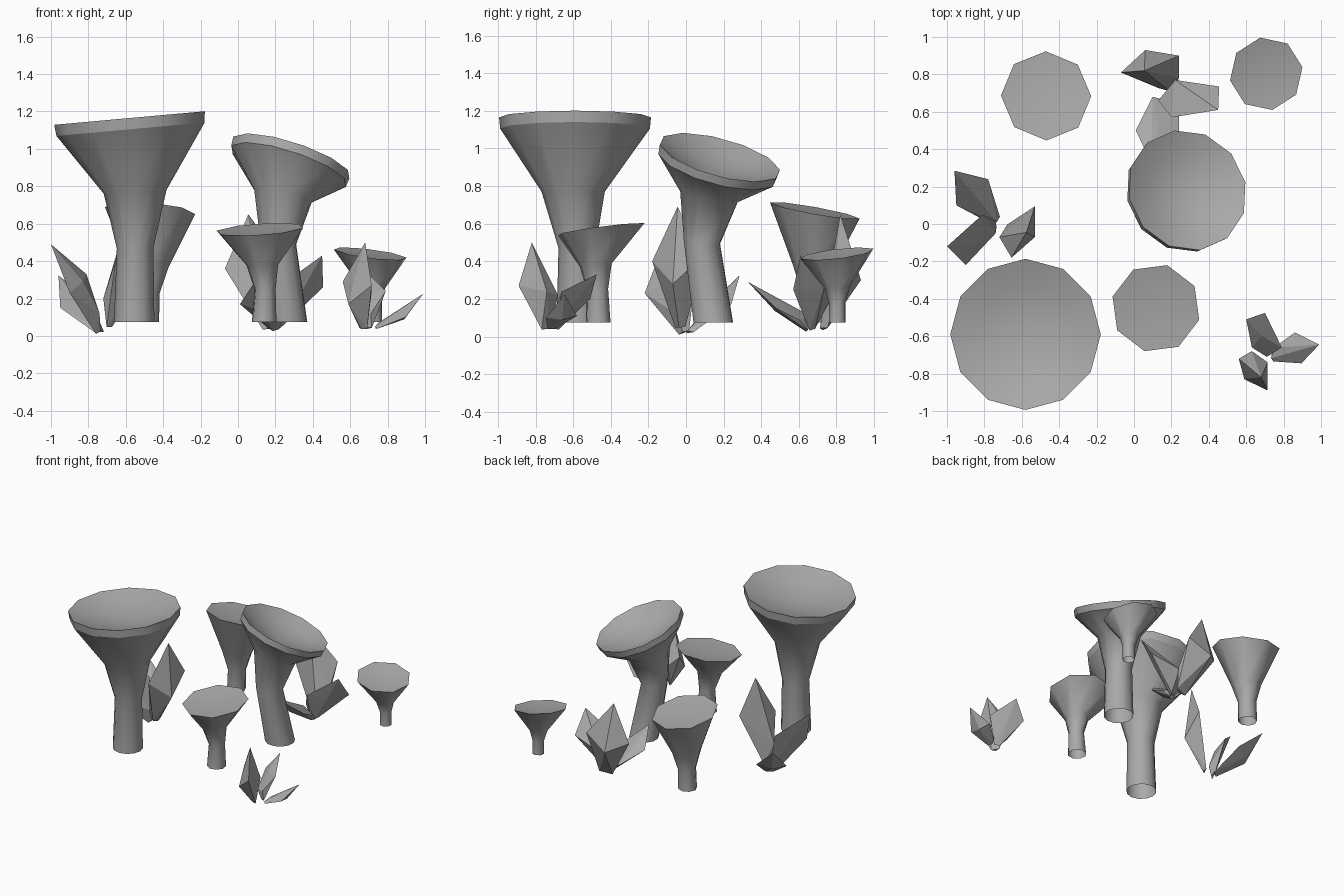
import bpy, bmesh, math
from mathutils import Vector

if "Cube" in bpy.data.objects:
    bpy.data.objects.remove(bpy.data.objects["Cube"], do_unlink=True)

grey = bpy.data.materials.new("stone_grey")
grey.use_nodes = True
grey.diffuse_color = (0.4, 0.4, 0.4, 1)
grey.node_tree.nodes["Principled BSDF"].inputs["Base Color"].default_value = (0.4, 0.4, 0.4, 1)

UP = Vector((0, 0, 1))


def finish(name, bm):
    mesh = bpy.data.meshes.new(name)
    bm.to_mesh(mesh)
    bm.free()
    mesh.materials.append(grey)
    obj = bpy.data.objects.new(name, mesh)
    bpy.context.collection.objects.link(obj)
    return obj


def funnel(name, sides, phase, stem, rim, tilt, lip=0.0, bowl=0.03):
    """Skin rings up a bent, open-ended stem to a tilted rim, then add a shallow bowl."""
    bm = bmesh.new()
    normal = Vector(tilt).normalized()
    top, radius = Vector(rim[:3]), rim[3]

    def ring(center, r, amount):
        turn = UP.rotation_difference(UP.lerp(normal, amount).normalized())
        angles = [math.radians(phase) + math.tau * i / sides for i in range(sides)]
        return [bm.verts.new(Vector(center) + turn @ Vector((r * math.cos(a), r * math.sin(a), 0)))
                for a in angles]

    rings = [ring(s[:3], s[3], i / len(stem)) for i, s in enumerate(stem)]
    hard = []
    if lip:
        rings.append(ring(top - normal * lip, radius * 0.985, 1))
        hard.append(rings[-1])
    rings.append(ring(top, radius, 1))
    hard.append(rings[-1])
    if lip:
        rings.append(ring(top - normal * bowl * 0.5, radius * 0.66, 1))
    for low, high in zip(rings, rings[1:]):
        for i in range(sides):
            j = (i + 1) % sides
            bm.faces.new((low[i], low[j], high[j], high[i]))
    center = bm.verts.new(top - normal * bowl)
    for i in range(sides):
        bm.faces.new((rings[-1][i], rings[-1][(i + 1) % sides], center))
    # Smooth skin with a crisp rim
    for face in bm.faces:
        face.smooth = True
    for loop in hard:
        for i in range(sides):
            bm.edges.get((loop[i], loop[(i + 1) % sides])).smooth = False
    return finish(name, bm)


def shard(name, root, tip, left, right, bulges=(), thick=0.03):
    """Faceted leaf-like crystal: narrow root, wide middle, pointed tip, extra bulge corners."""
    root, tip, left, right = map(Vector, (root, tip, left, right))
    across = (right - left).normalized()
    normal = across.cross(tip - root).normalized() * thick
    middle = (left + right) / 2
    points = [root + across * thick, root - across * thick, root + normal * 0.6,
              tip, left, right, middle + normal, middle - normal, *bulges]
    bm = bmesh.new()
    verts = [bm.verts.new(p) for p in points]
    hull = bmesh.ops.convex_hull(bm, input=verts)
    spare = {g for g in hull["geom_interior"] if isinstance(g, bmesh.types.BMVert)}
    bmesh.ops.delete(bm, geom=list(spare), context='VERTS')
    bmesh.ops.recalc_face_normals(bm, faces=bm.faces)
    return finish(name, bm)


# Large funnels with a banded rim
funnel("tall_funnel", 12, 0,
       [(-.555, -.58, .075, .108), (-.55, -.58, .47, .098), (-.55, -.6, .77, .168)],
       (-.58, -.59, 1.165, .404), (-.09, 0, 1), lip=.06, bowl=.1)
funnel("leaning_funnel", 12, 10,
       [(.265, .145, .075, .107), (.215, .085, .5, .098), (.24, .125, .75, .16)],
       (.285, .18, .953, .333), (.3, .25, .92), lip=.05, bowl=.11)

# Small funnels with a thin rim
funnel("front_small_funnel", 8, 30,
       [(.14, -.467, .075, .068), (.145, -.47, .25, .058), (.13, -.48, .38, .088)],
       (.117, -.45, .57, .24), (-.065, -.13, 1))
funnel("back_small_funnel", 8, 0,
       [(-.49, .68, .075, .068), (-.485, .68, .23, .066), (-.48, .675, .37, .108)],
       (-.47, .685, .67, .242), (.08, .18, 1))
funnel("corner_small_funnel", 8, 10,
       [(.725, .805, .075, .045), (.725, .805, .18, .045), (.72, .805, .26, .068)],
       (.707, .803, .44, .198), (.13, -.12, 1))

# Side crystal cluster
shard("side_crystal_low", (-.74, .02, .02), (-.96, .285, .325), (-.95, .1, .15), (-.78, .24, .17))
shard("side_crystal_outer", (-.75, -.01, .02), (-1, -.12, .49), (-.9, -.22, .23), (-.81, .05, .33),
      [(-.74, -.05, .12)])
shard("side_crystal_tall", (-.69, -.03, .05), (-.575, -.045, .69), (-.655, -.18, .4), (-.53, .095, .43),
      [(-.53, -.07, .28), (-.72, -.07, .2)])

# Back crystal cluster
shard("back_crystal_tall", (.18, .74, .04), (.055, .82, .65), (-.07, .81, .36), (.24, .9, .4),
      [(.06, .93, .3), (.24, .78, .2)], .05)
shard("back_crystal_side", (.2, .67, .04), (.45, .61, .43), (.2, .57, .25), (.455, .735, .26),
      [(.22, .77, .2), (.13, .66, .13)])
shard("back_crystal_low", (.19, .65, .04), (.09, .33, .29), (.01, .5, .17), (.24, .48, .15),
      [(.1, .68, .1), (.24, .6, .09)])

# Front crystal cluster
shard("front_crystal_low", (.7, -.69, .04), (.7, -.475, .33), (.6, -.51, .2), (.79, -.66, .24),
      [(.63, -.66, .1), (.71, -.71, .12)], .02)
shard("front_crystal_side", (.74, -.715, .04), (.99, -.645, .225), (.86, -.58, .11), (.895, -.745, .1),
      [(.75, -.66, .07)], .02)
shard("front_crystal_tall", (.67, -.745, .04), (.68, -.82, .5), (.56, -.72, .29), (.715, -.89, .27),
      [(.59, -.83, .17), (.63, -.68, .22), (.715, -.74, .24)])
